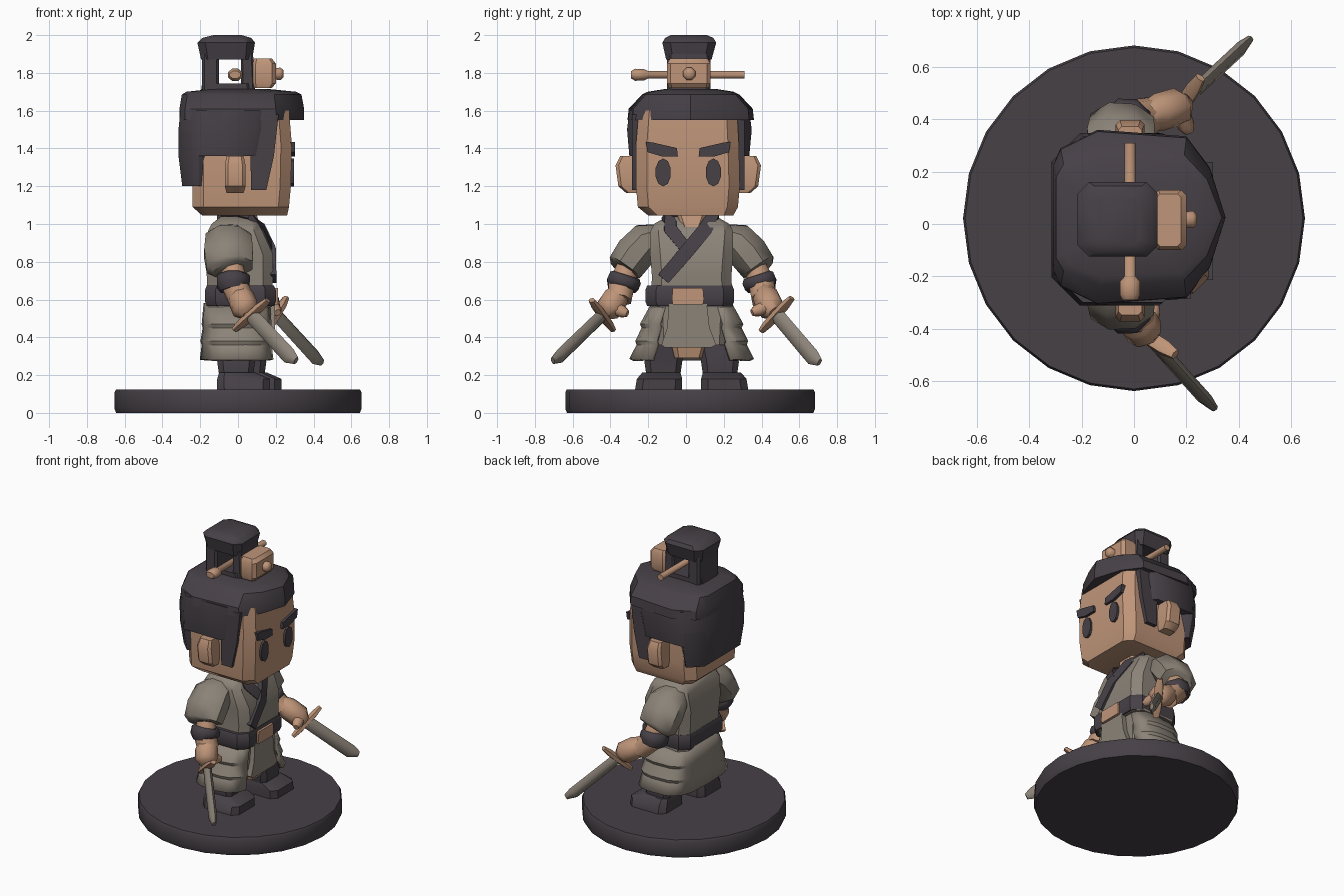
import bpy, bmesh, math
from mathutils import Vector

if "Cube" in bpy.data.objects:
    bpy.data.objects.remove(bpy.data.objects["Cube"])


def material(name, rgb):
    m = bpy.data.materials.new(name)
    m.use_nodes = True
    m.diffuse_color = (*rgb, 1)
    m.node_tree.nodes["Principled BSDF"].inputs["Base Color"].default_value = (*rgb, 1)
    return m


DARK = material("charcoal", (0.062, 0.052, 0.062))
TAN = material("warm tan", (0.52, 0.30, 0.19))
GREY = material("stone grey", (0.26, 0.227, 0.188))
MID = 0.03  # y of the figure's centre line


def finish(name, rings, mat, angle=35, closed=True, wall=0):
    """Skin a list of equal rings of points into one object."""
    bm = bmesh.new()
    vs = [[bm.verts.new(p) for p in r] for r in rings]
    n = len(vs[0])
    for a, b in zip(vs, vs[1:]):
        for i in range(n if closed else n - 1):
            j = (i + 1) % n
            bm.faces.new((a[i], a[j], b[j], b[i]))
    if closed:
        bm.faces.new(vs[0][::-1])
        bm.faces.new(vs[-1])
    bmesh.ops.recalc_face_normals(bm, faces=bm.faces)
    me = bpy.data.meshes.new(name)
    bm.to_mesh(me)
    bm.free()
    me.materials.append(mat)
    ob = bpy.data.objects.new(name, me)
    bpy.context.scene.collection.objects.link(ob)
    if wall:
        mod = ob.modifiers.new("wall", 'SOLIDIFY')
        mod.thickness, mod.offset = wall, 0
    bpy.ops.object.select_all(action='DESELECT')
    ob.select_set(True)
    bpy.context.view_layer.objects.active = ob
    bpy.ops.object.shade_smooth_by_angle(angle=math.radians(angle))


def stack(name, mat, rows, c=0.3, angle=35):
    """Chamfered boxes lofted upwards; rows are z, x0, x1, y0, y1."""
    rings = []
    for z, x0, x1, y0, y1 in rows:
        k = c * min(x1 - x0, y1 - y0) / 2
        rings.append([(x0 + k, y0, z), (x1 - k, y0, z), (x1, y0 + k, z), (x1, y1 - k, z),
                      (x1 - k, y1, z), (x0 + k, y1, z), (x0, y1 - k, z), (x0, y0 + k, z)])
    finish(name, rings, mat, angle)


def tube(name, mat, path, up=(1, 0, 0), sides=8):
    """Sweep an oval along a path; each point is x, y, z, half width, half height along up."""
    pts = [Vector(p[:3]) for p in path]
    rings = []
    for i, p in enumerate(pts):
        t = (pts[min(i + 1, len(pts) - 1)] - pts[max(i - 1, 0)]).normalized()
        s = t.cross(Vector(up)).normalized()
        u = s.cross(t)
        w, h = path[i][3:]
        ring = []
        for k in range(sides):
            a = math.tau * (k + 0.5) / sides
            f = math.sqrt(2) if sides == 4 else 1.05
            ring.append(p + s * w * f * math.cos(a) + u * h * f * math.sin(a))
        rings.append(ring)
    finish(name, rings, mat, angle=50)


def prism(name, mat, outline, lo, hi, axis='x'):
    """Extrude a (y, z) outline along x, or an (x, z) outline along y."""
    place = (lambda p, d: (d, p[0], p[1])) if axis == 'x' else (lambda p, d: (p[0], d, p[1]))
    finish(name, [[place(p, d) for p in outline] for d in (lo, hi)], mat)


# Round stand
finish("stand", [[(r * math.cos(math.tau * i / 24), 0.022 + (r + .007) * math.sin(math.tau * i / 24), z)
                  for i in range(24)] for z, r in ((0, .645), (.02, .653), (.11, .653), (.125, .645))], DARK)

# Legs and boots
for side, name, x in ((-1, "right", -.11), (1, "left", -.05)):
    def span(a, b):
        return sorted((MID + side * a, MID + side * b))
    stack(name + "_boot", DARK, [(.12, x, x + .28, *span(.05, .3)), (.18, x, x + .28, *span(.05, .29)),
                                 (.215, x + .01, x + .2, *span(.06, .26))])
    stack(name + "_leg", DARK, [(.2, x + .01, x + .19, *span(.06, .24)), (.27, x, x + .2, *span(.05, .25)),
                                (.45, -.1, .12, *span(.02, .2))])

# Skirt open at the front, with stepped folds
rings = []
for z, hx, hy in ((.58, .17, .2), (.47, .18, .262), (.45, .175, .253), (.38, .187, .287), (.36, .18, .28), (.28, .19, .32)):
    ring = []
    for i in range(17):
        a = math.radians(28 + 304 * i / 16)
        c, s = math.cos(a), math.sin(a)
        ring.append((hx * math.copysign(abs(c) ** .6, c), MID + hy * math.copysign(abs(s) ** .6, s), z))
    rings.append(ring)
finish("skirt", rings, GREY, closed=False, wall=.025)
stack("skirt_lining", GREY, [(.36, -.13, .16, -.16, .22), (.58, -.13, .165, -.17, .23)])
stack("loincloth", TAN, [(.29, -.05, .14, -.06, .09), (.37, -.05, .16, -.08, .12)])
prism("front_flap", GREY, [(-.09, .58), (.11, .58), (.125, .45), (.16, .36), (.13, .345), (-.11, .345),
                           (-.13, .36), (-.10, .45)], .15, .195)

# Torso, belt and crossed collar
stack("torso", GREY, [(.56, -.16, .18, -.19, .25), (.72, -.165, .185, -.18, .24), (.84, -.175, .185, -.19, .25),
                      (.96, -.16, .13, -.19, .25), (1.0, -.14, .11, -.17, .23), (1.04, -.09, .06, -.1, .16)])
stack("belt", DARK, [(.565, -.165, .19, -.205, .245), (.59, -.175, .2, -.215, .255),
                     (.65, -.175, .2, -.215, .255), (.675, -.165, .19, -.205, .245)])
prism("buckle", TAN, [(-.07, .575), (.09, .575), (.095, .6), (.09, .66), (-.07, .66), (-.075, .6)], .18, .212)
tube("collar_long", DARK, [(-.08, .1, 1.04, .03, .02), (.06, .14, 1.03, .035, .02), (.125, .1, .97, .038, .018),
                           (.185, 0, .85, .038, .015), (.188, -.12, .71, .035, .015)], sides=4)
tube("collar_short", DARK, [(-.08, -.04, 1.04, .03, .02), (.06, -.09, 1.03, .035, .02), (.125, -.08, .97, .035, .016),
                            (.175, 0, .87, .03, .012)], sides=4)
tube("collar_back", DARK, [(-.09, -.06, 1.03, .03, .02), (-.09, .12, 1.03, .03, .02)], sides=4)
stack("neck", TAN, [(.96, -.06, .125, -.01, .07), (1.08, -.06, .09, -.06, .12)])

# Arms with sleeves, cuffs, hands and swords
for side, name, hand, tip, guard in (
        (-1, "right", (.04, -.41, .55), (.30, -.70, .27), (.19, -.12, .17)),
        (1, "left", (.17, .45, .555), (.44, .70, .26), (.10, .155, .17))):
    def arm(x, s, z, w, h):
        return (x, MID + side * s, z, w, h)
    hand, tip, guard = Vector(hand), Vector(tip), Vector(guard)
    tube(name + "_sleeve", GREY, [arm(-.04, .16, .955, .05, .09), arm(-.05, .235, .915, .10, .125),
                                  arm(-.05, .3, .845, .108, .133), arm(-.045, .352, .772, .10, .125),
                                  arm(-.04, .362, .757, .075, .09)])
    tube(name + "_cuff", DARK, [arm(-.025, .345, .73, .075, .075), arm(-.025, .35, .715, .09, .09),
                                arm(-.025, .365, .68, .09, .09), arm(-.02, .37, .655, .075, .075)])
    tube(name + "_forearm", TAN, [arm(-.03, .34, .77, .06, .06), arm(-.02, .37, .68, .07, .07),
                                  arm(hand.x * .4, .385, .60, .068, .068)])
    wrist = Vector(arm(hand.x * .3 - .01, .38, .64, 0, 0)[:3])
    d = (tip - hand).normalized()
    tube(name + "_hand", TAN, [(*wrist, .05, .05), (*wrist.lerp(hand, .4), .07, .07),
                               (*hand, .07, .07), (*(hand + d * .04), .035, .04)])
    thumb = hand + Vector((.03, -side * .075, -.015))
    tube(name + "_thumb", TAN, [(*(hand + Vector((0, 0, .02))), .035, .035), (*thumb, .032, .032),
                                (*(thumb + Vector((.01, -side * .025, -.01))), .018, .018)])
    hilt = hand + d * .055
    g = guard.normalized()
    tube(name + "_guard", TAN, [(*(hilt - g * .13), .02, .014), (*(hilt - g * .07), .03, .022),
                                (*(hilt + g * .07), .03, .022), (*(hilt + g * .13), .02, .014)], up=d, sides=6)
    tube(name + "_blade", GREY, [(*hilt, .024, .04), (*hilt.lerp(tip, .87), .024, .042),
                                 (*(tip + g * .012), .013, .02)], up=g, sides=6)

# Head, ears, eyes and brows
stack("head", TAN, [(1.045, -.19, .26, -.2, .25), (1.09, -.24, .27, -.255, .275), (1.2, -.24, .28, -.265, .285),
                    (1.42, -.24, .285, -.265, .28), (1.6, -.24, .27, -.25, .27)], c=.22)
for side, name in ((-1, "right"), (1, "left")):
    def y(s):
        return 0.012 + side * s
    stack(name + "_ear", TAN, [(1.165, -.06, .03, *sorted((y(.2), y(.33)))),
                               (1.2, -.07, .04, *sorted((y(.2), y(.37)))),
                               (1.31, -.07, .04, *sorted((y(.2), y(.385)))),
                               (1.36, -.06, .03, *sorted((y(.2), y(.36))))])
    prism(name + "_eye", DARK, [(y(.133 + .042 * math.cos(a)), 1.273 + .074 * math.sin(a))
                                for a in (math.tau * (k + .5) / 10 for k in range(10))], .27, .297)
    prism(name + "_brow", DARK, [(y(s), z) for s, z in ((.055, 1.358), (.14, 1.358), (.215, 1.38), (.225, 1.435),
                                                        (.19, 1.432), (.06, 1.402))], .26, .302)
    prism(name + "_sideburn", DARK, [(.07, 1.18), (.15, 1.18), (.19, 1.36), (.215, 1.58), (.06, 1.58)],
          y(.235), y(.298), 'y')

# Hair: pointed cap, sides above the ears and a long back
half = [(-.31, .2), (-.28, .265), (-.14, .335), (.2, .31), (.29, .19)]
outline = half + [(.35, 0)] + [(x, -w) for x, w in reversed(half)]
finish("hair_cap", [[(x * kx, .025 + w * ky, z) for x, w in outline]
                    for z, kx, ky in ((1.55, 1, 1), (1.61, 1, .98), (1.685, .96, .77), (1.7, .88, .68),
                                      (1.715, .45, .4))], DARK, angle=30)
stack("hair_sides", DARK, [(1.36, -.315, .185, -.3, .335), (1.5, -.315, .205, -.312, .348),
                           (1.6, -.305, .22, -.3, .335)], c=.42, angle=50)
stack("hair_back", DARK, [(1.2, -.295, -.125, -.265, .295), (1.36, -.315, -.11, -.295, .33),
                          (1.5, -.315, -.11, -.3, .335)], c=.95, angle=50)

# Topknot loop with its clasp and hairpin
stack("topknot_base", DARK, [(1.68, -.2, .09, -.1, .13), (1.745, -.19, .08, -.1, .13)])
stack("topknot_back", DARK, [(1.7, -.19, -.1, -.1, .13), (1.9, -.19, -.1, -.1, .13)])
stack("topknot_front", DARK, [(1.7, .015, .09, -.09, .12), (1.9, .015, .08, -.09, .12)])
stack("topknot_top", DARK, [(1.87, -.195, .075, -.105, .135), (1.96, -.215, .09, -.125, .16),
                            (1.985, -.19, .07, -.11, .145), (2.0, -.13, .02, -.08, .11)])
stack("clasp", TAN, [(1.72, .08, .18, -.09, .12), (1.745, .075, .2, -.1, .13), (1.85, .075, .2, -.1, .13),
                     (1.875, .085, .18, -.085, .115)])
tube("clasp_knob", TAN, [(.18, .017, 1.795, .03, .03), (.225, .017, 1.795, .034, .034),
                         (.24, .017, 1.795, .02, .02)], up=(0, 0, 1))
tube("hairpin", TAN, [(-.015, -.29, 1.79, .03, .02), (-.015, -.27, 1.79, .04, .033), (-.015, -.22, 1.79, .04, .03),
                      (-.015, -.2, 1.79, .022, .02), (-.015, .31, 1.79, .022, .02)], up=(0, 0, 1))
